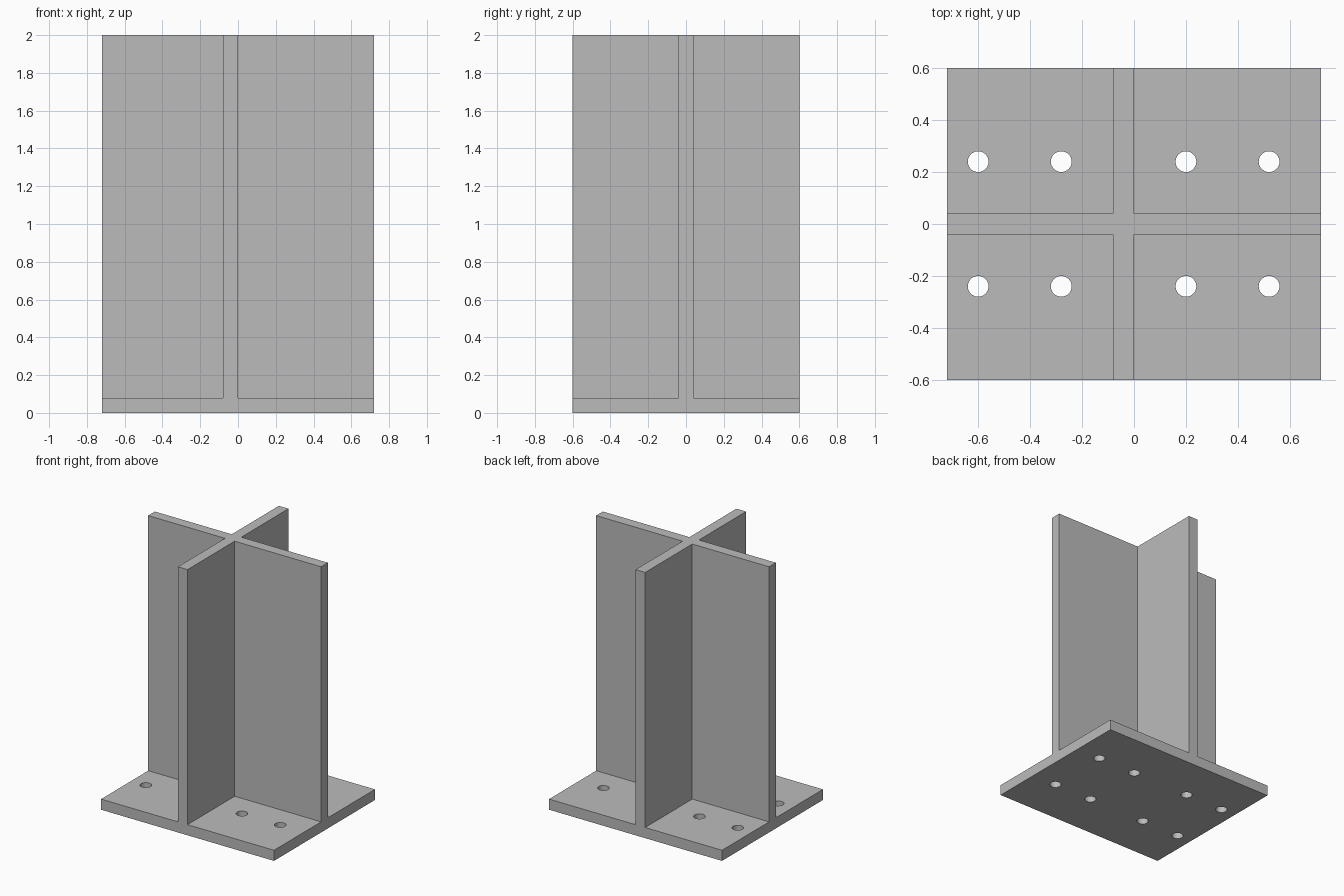
import bpy, bmesh, math

cube = bpy.data.objects.get("Cube")
if cube:
    bpy.data.objects.remove(cube, do_unlink=True)

# Single steel grey
GREY = (0.5, 0.5, 0.5, 1.0)
steel = bpy.data.materials.new("steel_grey")
steel.use_nodes = True
steel.diffuse_color = GREY
steel.node_tree.nodes["Principled BSDF"].inputs["Base Color"].default_value = GREY

HALF_X, HALF_Y, HEIGHT = 0.72, 0.6, 2.0
THICK = 0.08


def circle(cx, cy, r, n=32):
    return [(cx + r * math.cos(2 * math.pi * i / n),
             cy + r * math.sin(2 * math.pi * i / n)) for i in range(n)]


def extruded(name, outlines, z0, z1):
    """Extrude closed outlines; the inner ones become through holes."""
    curve = bpy.data.curves.new(name + "_profile", "CURVE")
    curve.dimensions = "2D"
    curve.fill_mode = "BOTH"
    curve.extrude = (z1 - z0) / 2
    for points in outlines:
        spline = curve.splines.new("POLY")
        spline.points.add(len(points) - 1)
        for p, (x, y) in zip(spline.points, points):
            p.co = (x, y, 0, 1)
        spline.use_cyclic_u = True
    temp = bpy.data.objects.new(name + "_profile", curve)
    bpy.context.collection.objects.link(temp)
    deps = bpy.context.evaluated_depsgraph_get()
    mesh = bpy.data.meshes.new_from_object(temp.evaluated_get(deps))
    bpy.data.objects.remove(temp, do_unlink=True)
    bpy.data.curves.remove(curve)

    # Weld the caps to the walls and place the part at its height
    bm = bmesh.new()
    bm.from_mesh(mesh)
    bmesh.ops.remove_doubles(bm, verts=bm.verts, dist=0.0001)
    bmesh.ops.recalc_face_normals(bm, faces=bm.faces)
    bmesh.ops.translate(bm, verts=bm.verts, vec=(0, 0, (z0 + z1) / 2))
    bm.to_mesh(mesh)
    bm.free()
    mesh.name = name
    mesh.materials.clear()
    mesh.materials.append(steel)
    obj = bpy.data.objects.new(name, mesh)
    bpy.context.collection.objects.link(obj)
    bpy.ops.object.select_all(action="DESELECT")
    obj.select_set(True)
    bpy.context.view_layer.objects.active = obj
    bpy.ops.object.shade_smooth_by_angle(angle=math.radians(30))
    return obj


# Base plate with two rows of bolt holes
plate = [(-HALF_X, -HALF_Y), (HALF_X, -HALF_Y), (HALF_X, HALF_Y), (-HALF_X, HALF_Y)]
holes = [circle(x, y, 0.04) for x in (-0.6, -0.28, 0.2, 0.52) for y in (-0.24, 0.24)]
extruded("base_plate", [plate] + holes, 0, THICK)

# Upright cross of two plates, the cross web set off to one side
left, right, t = -THICK, 0.0, THICK / 2
cross = [(left, -HALF_Y), (right, -HALF_Y), (right, -t), (HALF_X, -t),
         (HALF_X, t), (right, t), (right, HALF_Y), (left, HALF_Y),
         (left, t), (-HALF_X, t), (-HALF_X, -t), (left, -t)]
extruded("cross_column", [cross], THICK, HEIGHT)
